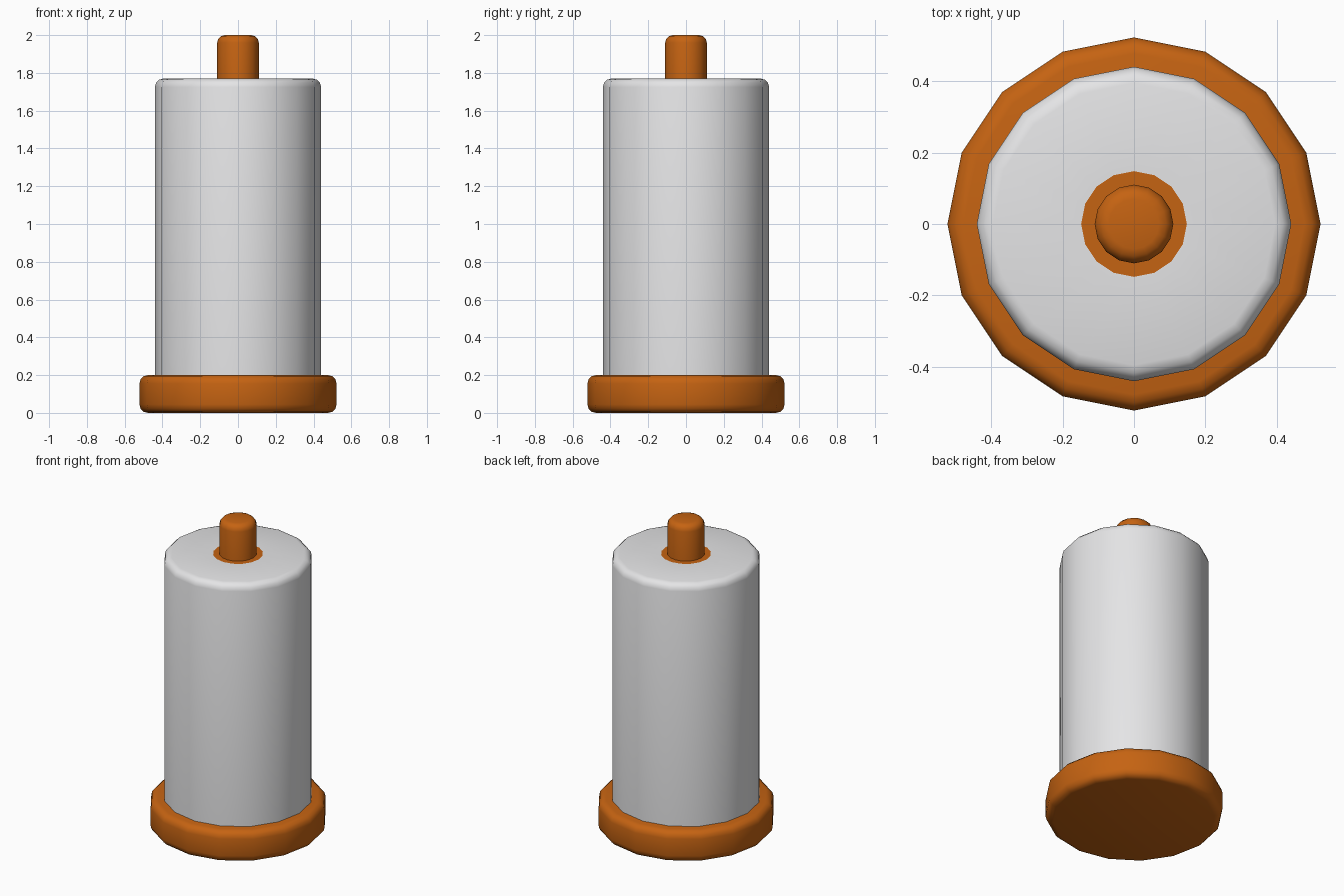
import bpy, bmesh, math

if "Cube" in bpy.data.objects:
    bpy.data.objects.remove(bpy.data.objects["Cube"])


def material(name, rgb):
    m = bpy.data.materials.new(name)
    m.diffuse_color = (*rgb, 1)
    m.use_nodes = True
    m.node_tree.nodes["Principled BSDF"].inputs["Base Color"].default_value = m.diffuse_color
    return m


BROWN = material("orange brown wood", (0.56, 0.125, 0.006))
PAPER = material("paper white", (0.78, 0.78, 0.79))
SIDES = 16


def arc(r, z, b, up):
    """Rounded corner of radius b at outer corner (r, z)."""
    pts = []
    for i in range(4):
        a = math.radians(90 * i / 3)
        if up:
            pts.append((r - b + b * math.cos(a), z - b + b * math.sin(a)))
        else:
            pts.append((r - b + b * math.sin(a), z + b - b * math.cos(a)))
    return pts


def lathe(name, profile, mats, rule=None):
    """Turn a (radius, z) profile around z and cap both ends."""
    bm = bmesh.new()
    rings = [[bm.verts.new((r * math.cos(2 * math.pi * k / SIDES),
                            r * math.sin(2 * math.pi * k / SIDES), z))
              for k in range(SIDES)] for r, z in profile]
    for a, b in zip(rings, rings[1:]):
        for k in range(SIDES):
            n = (k + 1) % SIDES
            bm.faces.new((a[k], a[n], b[n], b[k]))
    bm.faces.new(rings[0][::-1])
    bm.faces.new(rings[-1])
    if rule:
        for f in bm.faces:
            f.material_index = rule(f)
    me = bpy.data.meshes.new(name)
    bm.to_mesh(me)
    bm.free()
    for m in mats:
        me.materials.append(m)
    ob = bpy.data.objects.new(name, me)
    bpy.context.collection.objects.link(ob)
    bpy.context.view_layer.objects.active = ob
    ob.select_set(True)
    bpy.ops.object.shade_smooth_by_angle(angle=math.radians(40))
    ob.select_set(False)


# Round foot with softened rims
lathe("base", arc(0.522, 0.0, 0.045, False) + arc(0.522, 0.2, 0.045, True), [BROWN])

# Paper roll, with the tube end inset in its top face
lathe("paper_roll", [(0.44, 0.195)] + arc(0.44, 1.77, 0.045, True) + [(0.148, 1.77)],
      [PAPER, BROWN],
      lambda f: int(f.calc_center_median().z > 1.76 and len(f.verts) > 4))

# Central rod
lathe("rod", [(0.11, 1.7)] + arc(0.11, 2.0, 0.04, True), [BROWN])
